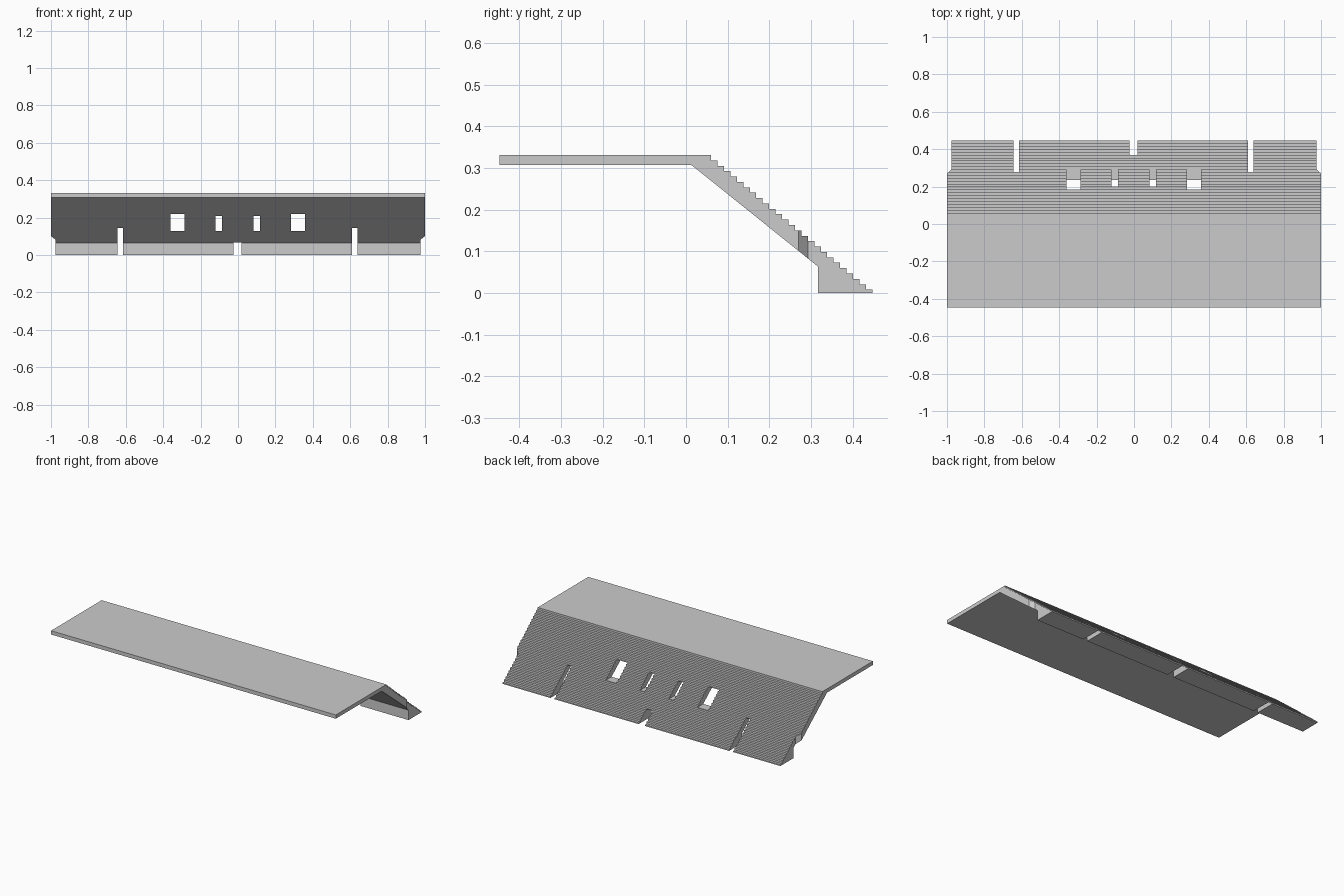
import bpy, bmesh

if "Cube" in bpy.data.objects:
    bpy.data.objects.remove(bpy.data.objects["Cube"])


def prism(name, points, axis, lo, hi):
    """Extrude a 2D outline: axis 'x' takes (y, z) points, axis 'z' takes (x, y) points."""
    bm = bmesh.new()
    place = (lambda p, t: (t, p[0], p[1])) if axis == 'x' else (lambda p, t: (p[0], p[1], t))
    face = bm.faces.new([bm.verts.new(place(p, lo)) for p in points])
    ext = bmesh.ops.extrude_face_region(bm, geom=[face])
    verts = [g for g in ext['geom'] if isinstance(g, bmesh.types.BMVert)]
    step = (hi - lo, 0, 0) if axis == 'x' else (0, 0, hi - lo)
    bmesh.ops.translate(bm, verts=verts, vec=step)
    bmesh.ops.recalc_face_normals(bm, faces=bm.faces)
    mesh = bpy.data.meshes.new(name)
    bm.to_mesh(mesh)
    bm.free()
    obj = bpy.data.objects.new(name, mesh)
    bpy.context.collection.objects.link(obj)
    return obj


def box(name, x0, x1, y0, y1, z0, z1):
    return prism(name, [(x0, y0), (x1, y0), (x1, y1), (x0, y1)], 'z', z0, z1)


# Upper platform, sloped underside, foot wall and stepped face in one profile
STEPS = 25
Y_TOP, Y_FOOT, Z_TOP, Z_FIRST = 0.060, 0.447, 0.331, 0.008
profile = [(-0.447, Z_TOP), (-0.447, 0.307), (0.013, 0.307),
           (0.317, 0.063), (0.317, 0.0), (Y_FOOT, 0.0)]
run, rise = (Y_FOOT - Y_TOP) / STEPS, (Z_TOP - Z_FIRST) / STEPS
for i in range(STEPS):
    y, z = Y_FOOT - i * run, Z_FIRST + i * rise
    profile += [(y, z), (y - run, z)]
profile.append((Y_TOP, Z_TOP))
stand = prism("stepped_terrace", profile, 'x', -1.0, 1.0)

cutters = []
# Tall stair gaps and the low centre passage, open at the foot
for x, half, top in ((-0.630, 0.0145, 0.144), (0.625, 0.0145, 0.144), (-0.0025, 0.0225, 0.066)):
    cutters.append(box("gap_cutter", x - half, x + half, 0.1, 0.6, -0.1, top))

# Openings through the slope: wide outer pair, narrow inner pair
for s in (-1, 1):
    for x, half, top in ((0.322, 0.038, 0.219), (0.102, 0.018, 0.207)):
        cx = s * x - 0.0015
        cutters.append(box("opening_cutter", cx - half, cx + half, 0.0, 0.6, 0.129, top))

# Chamfered set-back at the lower ends
for s in (-1, 1):
    outline = [(s * 1.1, 0.27), (s * 1.0, 0.27), (s * 0.976, 0.293), (s * 0.976, 0.6), (s * 1.1, 0.6)]
    cutters.append(prism("end_cutter", outline, 'z', -0.1, 0.5))

for c in cutters:
    c.hide_render = True
    mod = stand.modifiers.new(c.name, 'BOOLEAN')
    mod.operation, mod.solver, mod.object = 'DIFFERENCE', 'EXACT', c

# Bake the cuts and remove the helpers
bpy.context.view_layer.update()
baked = bpy.data.meshes.new_from_object(
    stand.evaluated_get(bpy.context.evaluated_depsgraph_get()))
stand.modifiers.clear()
stand.data = baked
for c in cutters:
    bpy.data.objects.remove(c, do_unlink=True)
